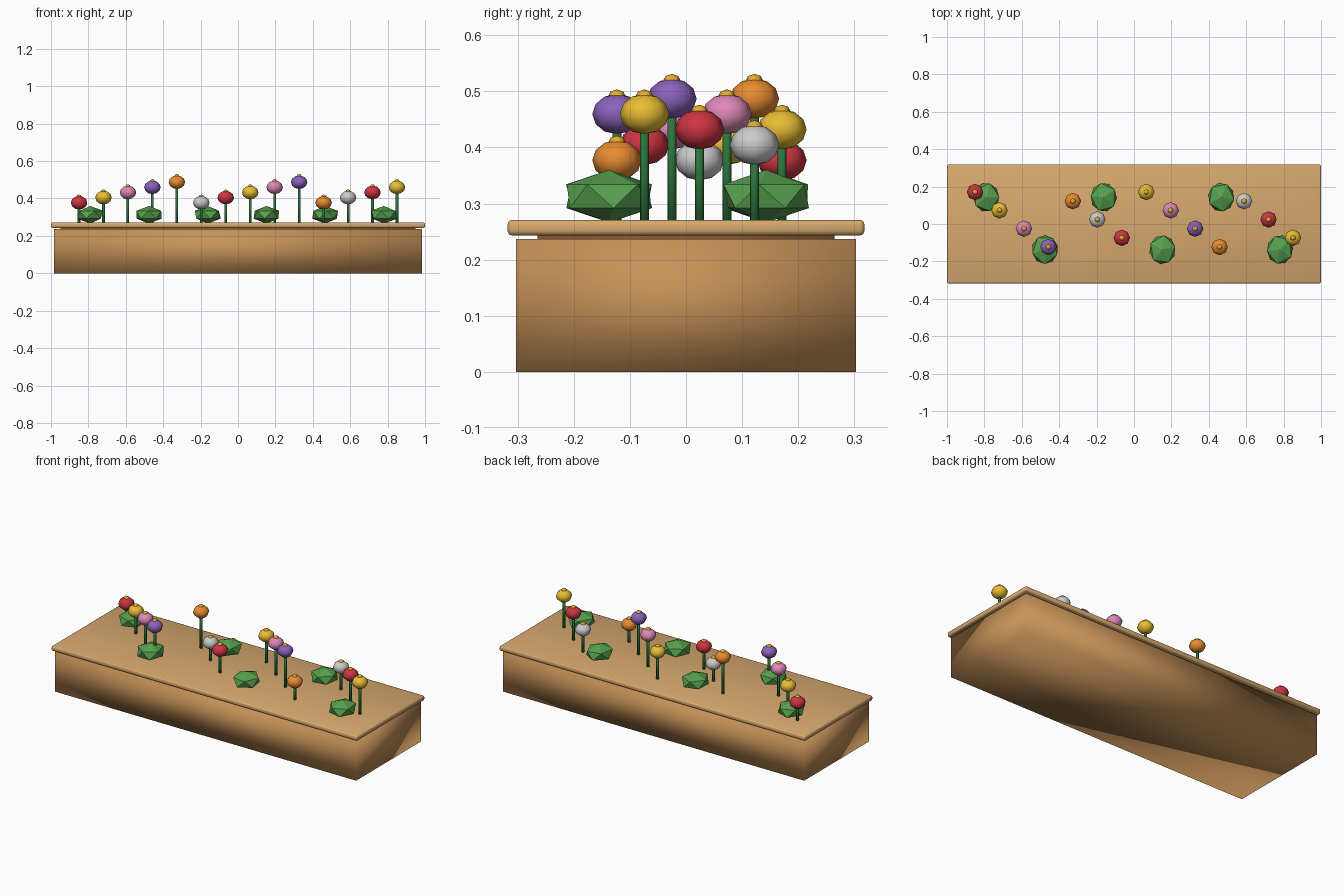
import bpy, bmesh
from mathutils import Matrix, Vector

if "Cube" in bpy.data.objects:
    bpy.data.objects.remove(bpy.data.objects["Cube"])


def material(name, rgb):
    m = bpy.data.materials.new(name)
    m.diffuse_color = (*[(c / 255) ** 2.2 for c in rgb], 1)
    m.use_nodes = True
    m.node_tree.nodes["Principled BSDF"].inputs["Base Color"].default_value = m.diffuse_color
    return m


def finish(name, bm, mat, smooth):
    me = bpy.data.meshes.new(name)
    bm.to_mesh(me)
    bm.free()
    for p in me.polygons:
        p.use_smooth = smooth
    me.materials.append(mat)
    ob = bpy.data.objects.new(name, me)
    bpy.context.collection.objects.link(ob)
    return ob


def place(loc, scale=(1, 1, 1), turn=0):
    return (Matrix.Translation(loc) @ Matrix.Diagonal((*scale, 1))
            @ Matrix.Rotation(turn, 4, 'Z'))


def box(name, size, z0, z1, mat, bevel=0):
    bm = bmesh.new()
    bmesh.ops.create_cube(bm, size=1, matrix=place(
        (0, 0, (z0 + z1) / 2), (size[0], size[1], z1 - z0)))
    if bevel:
        bmesh.ops.bevel(bm, geom=bm.edges[:], offset=bevel, segments=2,
                        profile=0.5, affect='EDGES')
    return finish(name, bm, mat, True)


def ball(name, loc, scale, mat, seg, rings):
    bm = bmesh.new()
    bmesh.ops.create_uvsphere(bm, u_segments=seg, v_segments=rings, radius=1,
                              matrix=place(loc, scale))
    return finish(name, bm, mat, True)


wood = material("wood", (196, 144, 88))
rim_wood = material("rim_wood", (214, 168, 110))
soil = material("soil", (125, 85, 50))
stem_green = material("stem_green", (48, 115, 62))
leaf_green = material("leaf_green", (88, 160, 80))
centre_yellow = material("centre_yellow", (225, 170, 50))
petals = [material(n, c) for n, c in (
    ("red", (205, 55, 68)), ("yellow", (232, 188, 55)),
    ("pink", (222, 135, 182)), ("purple", (138, 98, 185)),
    ("orange", (232, 138, 52)), ("white", (235, 235, 235)))]

# Planter box, soil layer and overhanging rim
box("planter_body", (1.97, 0.606), 0, 0.237, wood)
box("soil_layer", (1.90, 0.53), 0.20, 0.25, soil)
box("planter_rim", (2.0, 0.636), 0.243, 0.271, rim_wood, 0.008)

# Flowers: repeating rows, heights and colours
for i in range(14):
    x = -0.85 + i * 1.7 / 13
    y = -0.123 + 0.049 * ((6 - 2 * i) % 7)
    z = 0.377 + 0.0275 * (i % 5)
    bm = bmesh.new()
    bmesh.ops.create_cone(bm, cap_ends=True, segments=6, radius1=0.008,
                          radius2=0.008, depth=z - 0.25,
                          matrix=place((x, y, (z + 0.25) / 2)))
    finish(f"stem_{i}", bm, stem_green, True)
    ball(f"flower_head_{i}", (x, y, z), (0.044, 0.044, 0.036), petals[i % 6], 8, 6)
    ball(f"flower_centre_{i}", (x, y, z + 0.031), (0.016, 0.016, 0.013),
         centre_yellow, 6, 4)

# Faceted leaf clumps alternating back and front
for i in range(6):
    bm = bmesh.new()
    bmesh.ops.create_icosphere(bm, subdivisions=1, radius=1, matrix=place(
        (-0.79 + 0.314 * i, 0.143 if i % 2 == 0 else -0.137, 0.313),
        (0.078, 0.086, 0.047), 0.9 * i))
    finish(f"leaf_clump_{i}", bm, leaf_green, False)
